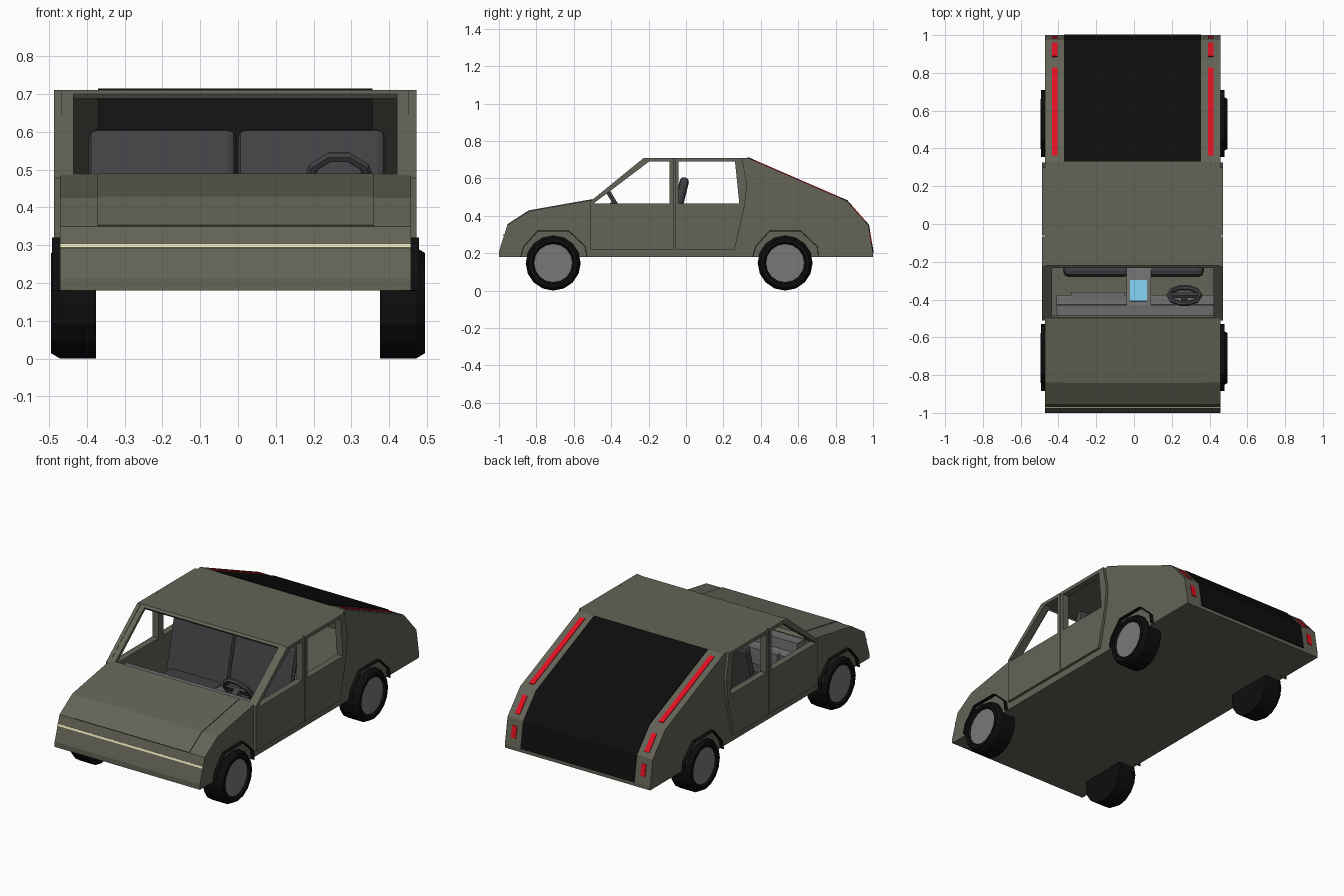
import bpy, bmesh, math
from mathutils import Vector

if "Cube" in bpy.data.objects:
    bpy.data.objects.remove(bpy.data.objects["Cube"])

CX = -0.007          # body centre line
HALF = 0.464         # body half width


def mat(name, r, g, b):
    m = bpy.data.materials.new(name)
    m.diffuse_color = (r, g, b, 1)
    m.use_nodes = True
    m.node_tree.nodes["Principled BSDF"].inputs["Base Color"].default_value = m.diffuse_color
    return m


OLIVE = mat("olive_paint", 0.125, 0.125, 0.095)
BLACK = mat("black", 0.004, 0.004, 0.004)
RED = mat("red_light", 0.75, 0.005, 0.015)
CREAM = mat("cream_light", 0.8, 0.75, 0.45)
HUB = mat("hub_grey", 0.19, 0.19, 0.19)
SEAT = mat("seat_grey", 0.055, 0.055, 0.06)
DASH = mat("dash_grey", 0.15, 0.15, 0.15)
BLUE = mat("screen_blue", 0.2, 0.55, 0.75)


def finish(name, bm, m):
    bmesh.ops.recalc_face_normals(bm, faces=bm.faces[:])
    me = bpy.data.meshes.new(name)
    bm.to_mesh(me)
    bm.free()
    me.materials.append(m)
    ob = bpy.data.objects.new(name, me)
    bpy.context.collection.objects.link(ob)
    return ob


def prism(name, pts, x0, x1, m):
    """Side profile of (y, z) points swept from x0 to x1."""
    bm = bmesh.new()
    f = bm.faces.new([bm.verts.new((x0, y, z)) for y, z in pts])
    ext = bmesh.ops.extrude_face_region(bm, geom=[f])["geom"]
    bmesh.ops.translate(bm, vec=(x1 - x0, 0, 0),
                        verts=[v for v in ext if isinstance(v, bmesh.types.BMVert)])
    return finish(name, bm, m)


def strip(name, path, x0, x1, m, t=0.004):
    """Thin panel following a side path; positive t lies left of travel."""
    p = [Vector(q) for q in path]
    dirs = [(b - a).normalized() for a, b in zip(p, p[1:])]
    out = []
    for i, q in enumerate(p):
        n = [Vector((-d.y, d.x)) for d in dirs[max(i - 1, 0):i + 1]]
        s = sum(n, Vector((0, 0))).normalized()
        out.append(q + s * (t / s.dot(n[0])))
    return prism(name, p + out[::-1], x0, x1, m)


def box(name, c, size, m, tilt=0, bevel=0):
    bm = bmesh.new()
    bmesh.ops.create_cube(bm, size=1)
    bmesh.ops.scale(bm, vec=size, verts=bm.verts)
    if bevel:
        bmesh.ops.bevel(bm, geom=bm.edges[:], offset=bevel, segments=2,
                        profile=0.5, affect='EDGES')
    ob = finish(name, bm, m)
    ob.location = c
    ob.rotation_euler.x = tilt
    return ob


def lathe(name, rings, sides, m, centre):
    """Stack of (radius, x) rings about the x axis, capped at both ends."""
    bm = bmesh.new()
    loops = [[bm.verts.new((x, r * math.cos(2 * math.pi * i / sides),
                            r * math.sin(2 * math.pi * i / sides)))
              for i in range(sides)] for r, x in rings]
    for a, b in zip(loops, loops[1:]):
        for i in range(sides):
            j = (i + 1) % sides
            bm.faces.new((a[i], a[j], b[j], b[i]))
    bm.faces.new(loops[0])
    bm.faces.new(loops[-1])
    ob = finish(name, bm, m)
    ob.location = centre
    return ob


def cut(ob, cutters):
    bpy.context.view_layer.objects.active = ob
    for c in cutters:
        mod = ob.modifiers.new("cut", 'BOOLEAN')
        mod.operation, mod.solver, mod.object = 'DIFFERENCE', 'EXACT', c
        bpy.ops.object.modifier_apply(modifier=mod.name)


# Body shell and cutters
nose = [(-1, 0.21), (-0.955, 0.35), (-0.84, 0.425), (-0.5, 0.485)]
tail = [(0.33, 0.71), (0.86, 0.48), (0.975, 0.35), (1, 0.2)]
body = prism("body_shell", [(-1, 0.18)] + nose + [(-0.22, 0.71)] + tail + [(1, 0.18)],
             CX - HALF, CX + HALF, OLIVE)
cabin = prism("cabin_cutter", [(-0.5, 0.22), (-0.5, 0.46), (-0.215, 0.695), (0.325, 0.695),
                               (0.845, 0.465), (0.95, 0.35), (0.97, 0.22)],
              CX - 0.44, CX + 0.44, OLIVE)
screen_hole = prism("windscreen_cutter", [(-0.465, 0.45), (-0.205, 0.66), (-0.26, 0.74), (-0.53, 0.53)],
                    CX - 0.428, CX + 0.428, OLIVE)
front_hole = prism("front_window_cutter", [(-0.495, 0.465), (-0.087, 0.465), (-0.087, 0.69),
                                           (-0.197, 0.69)], -0.6, 0.6, OLIVE)
rear_hole = prism("rear_window_cutter", [(-0.04, 0.465), (0.285, 0.465), (0.262, 0.69),
                                         (-0.04, 0.69)], -0.6, 0.6, OLIVE)
cut(body, [cabin, screen_hole, front_hole, rear_hole])

# Doors
for side, s in (("left", -1), ("right", 1)):
    a, b = CX + s * 0.458, CX + s * 0.479
    fd = prism("front_door_" + side, [(-0.51, 0.22), (-0.51, 0.478), (-0.225, 0.71),
                                      (-0.066, 0.71), (-0.066, 0.22)], a, b, OLIVE)
    rd = prism("rear_door_" + side, [(-0.06, 0.22), (-0.06, 0.71), (0.30, 0.71),
                                     (0.326, 0.567), (0.315, 0.46), (0.26, 0.22)], a, b, OLIVE)
    cut(fd, [front_hole])
    cut(rd, [rear_hole])
for c in (cabin, screen_hole, front_hole, rear_hole):
    bpy.data.objects.remove(c)

# Bonnet, tailgate and lights lying on the body profile
strip("bonnet_panel", nose[1:], CX - 0.365, CX + 0.365, OLIVE)
strip("tailgate_glass", tail, CX - 0.363, CX + 0.363, BLACK)
strip("tailgate_lining", [(0.326, 0.69), (0.846, 0.46), (0.945, 0.35)],
      CX - 0.363, CX + 0.363, SEAT, -0.004)
strip("headlight_bar", [(-0.974, 0.292), (-0.970, 0.303)], CX - HALF, CX + HALF, CREAM)


def between(a, b, t0, t1):
    a, b = Vector(a), Vector(b)
    return [a.lerp(b, t0), a.lerp(b, t1)]


for s in (-1, 1):
    x = CX + s * 0.413
    for i, (t0, t1) in enumerate(((0.06, 0.94), (0.22, 0.84), (0.25, 0.7))):
        strip("tail_light", between(tail[i], tail[i + 1], t0, t1), x - 0.015, x + 0.015, RED)

# Wheels and arches
for cy in (-0.71, 0.53):
    for s in (-1, 1):
        c = (0, cy, 0.147)
        lathe("tyre", [(0.147, s * 0.375), (0.147, s * 0.47), (0.132, s * 0.495),
                       (0.112, s * 0.495), (0.102, s * 0.482)], 16, BLACK, c)
        lathe("hub", [(0.103, s * 0.47), (0.103, s * 0.485)], 16, HUB, c)
        strip("wheel_arch", [(cy - 0.175, 0.18), (cy - 0.16, 0.235), (cy - 0.085, 0.32),
                             (cy + 0.085, 0.32), (cy + 0.175, 0.235), (cy + 0.18, 0.18)],
              CX + s * 0.44, CX + s * 0.485, BLACK, -0.004)

# Dashboard, console and screen
prism("dashboard", [(-0.5, 0.25), (-0.5, 0.465), (-0.43, 0.465), (-0.425, 0.41),
                    (-0.375, 0.40), (-0.40, 0.25)], -0.41, 0.42, DASH)
box("glovebox", (-0.19, -0.39, 0.36), (0.28, 0.06, 0.09), DASH)
prism("centre_console", [(-0.45, 0.22), (-0.45, 0.465), (-0.42, 0.455), (-0.29, 0.36),
                         (-0.2, 0.32), (-0.05, 0.3), (-0.05, 0.22)], -0.04, 0.09, DASH)
strip("console_screen", [(-0.41, 0.449), (-0.3, 0.369)], -0.02, 0.07, BLUE)

# Seats
for x in (-0.2, 0.195):
    box("seat_back", (x, -0.045, 0.44), (0.39, 0.05, 0.34), SEAT, math.radians(-14), 0.022)
    box("seat_cushion", (x, -0.16, 0.28), (0.35, 0.24, 0.09), SEAT, math.radians(-4), 0.03)

# Steering wheel
tilt = math.radians(-58.7)
hub = Vector((0.267, -0.378, 0.465))
bpy.ops.mesh.primitive_torus_add(major_radius=0.083, minor_radius=0.014, major_segments=10,
                                 minor_segments=6, location=hub, rotation=(tilt, 0, 0))
rim = bpy.context.object
rim.name = "steering_wheel_rim"
rim.data.materials.append(SEAT)
box("steering_wheel_spoke", hub, (0.16, 0.03, 0.015), SEAT, tilt)
box("steering_column", hub + Vector((0, -0.045, -0.028)), (0.035, 0.035, 0.1), SEAT, tilt)
